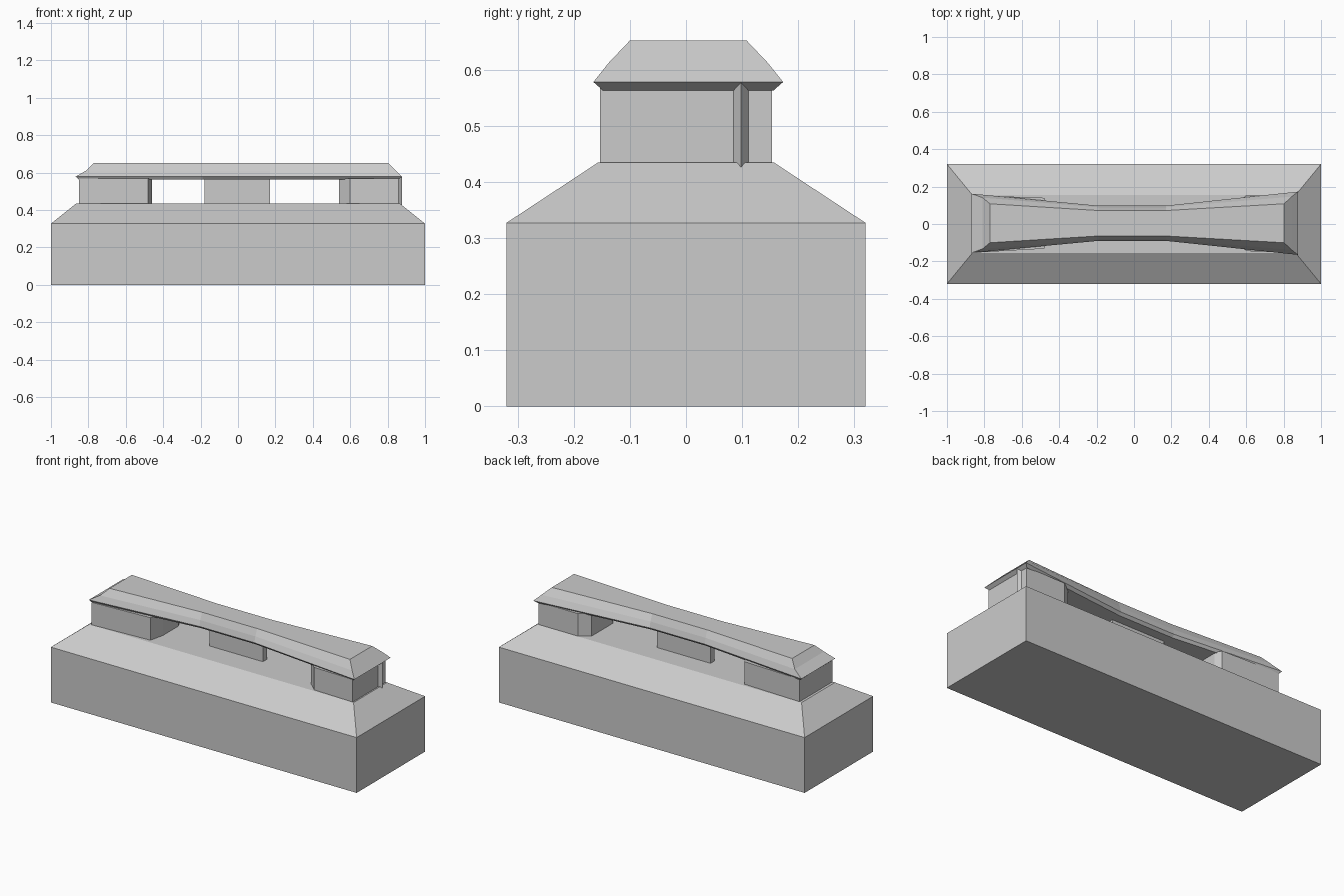
import bpy, bmesh

if "Cube" in bpy.data.objects:
    bpy.data.objects.remove(bpy.data.objects["Cube"])


def loft(name, rings):
    """Closed solid through equal-length rings of (x, y, z), bottom to top."""
    bm = bmesh.new()
    loops = [[bm.verts.new(p) for p in r] for r in rings]
    n = len(loops[0])
    for a, b in zip(loops, loops[1:]):
        for i in range(n):
            j = (i + 1) % n
            bm.faces.new((a[i], a[j], b[j], b[i]))
    bm.faces.new(loops[0][::-1])
    bm.faces.new(loops[-1])
    bmesh.ops.recalc_face_normals(bm, faces=bm.faces)
    me = bpy.data.meshes.new(name)
    bm.to_mesh(me)
    bm.free()
    ob = bpy.data.objects.new(name, me)
    bpy.context.collection.objects.link(ob)
    return ob


def rect(x, y, z):
    return [(-x, -y, z), (x, -y, z), (x, y, z), (-x, y, z)]


def prism(name, outline, z0, z1):
    return loft(name, [[(x, y, z) for x, y in outline] for z in (z0, z1)])


# Plinth with sloping shoulders
loft("base", [rect(1, 0.32, 0), rect(1, 0.32, 0.327), rect(0.865, 0.156, 0.435)])

# Wall blocks under the roof
prism("left_wall", [(-0.85, -0.153), (-0.48, -0.132), (-0.46, -0.045),
                    (-0.46, 0.10), (-0.48, 0.14), (-0.85, 0.153)], 0.43, 0.568)
prism("middle_wall", [(-0.18, -0.01), (0.17, -0.01), (0.17, 0.028), (-0.18, 0.028)], 0.43, 0.568)
prism("right_wall", [(0.857, -0.153), (0.857, 0.153), (0.6, 0.153), (0.54, 0.11),
                     (0.54, -0.09), (0.6, -0.145)], 0.43, 0.568)

# Pointed post on the right end
loft("end_post", [[(0.85, 0.08, 0.433), (0.876, 0.098, 0.42), (0.85, 0.116, 0.433)],
                  [(0.85, 0.08, 0.565), (0.876, 0.098, 0.577), (0.85, 0.116, 0.565)]])


# Waisted roof: each ring is left x, left half width, waist, right x, right half width, z
def roof_ring(xl, yl, waist, xr, yr, z, shift=0.004):
    side = [(xl, yl), (-0.19, waist), (0.17, waist), (xr, yr)]
    return ([(x, shift - y, z) for x, y in side]
            + [(x, shift + y, z) for x, y in reversed(side)])


loft("roof", [roof_ring(-0.85, 0.15, 0.08, 0.857, 0.152, 0.563),
              roof_ring(-0.868, 0.158, 0.094, 0.877, 0.169, 0.578),
              roof_ring(-0.81, 0.137, 0.085, 0.843, 0.142, 0.612),
              roof_ring(-0.77, 0.104, 0.068, 0.802, 0.104, 0.652)])
